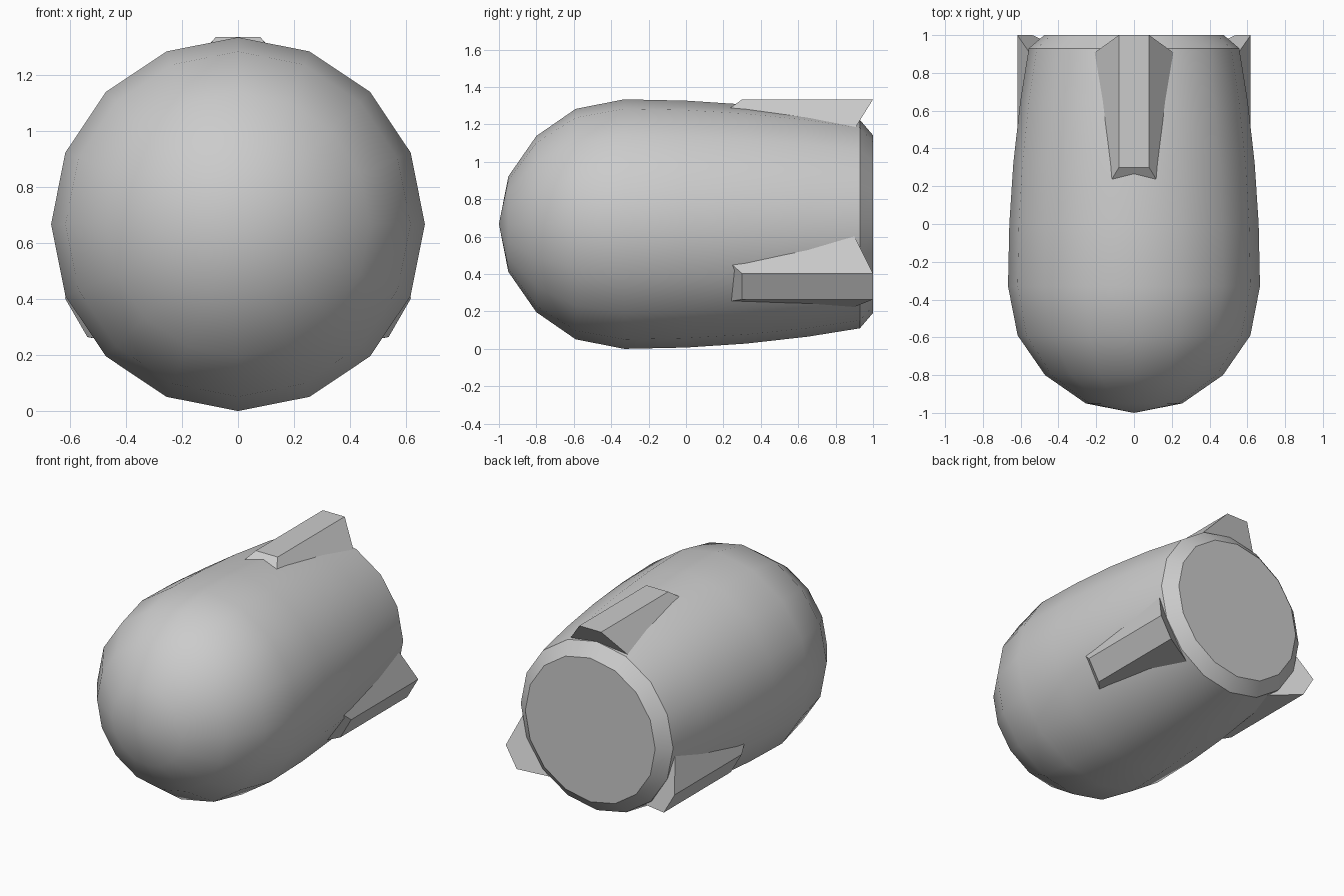
import bpy, bmesh
from math import sin, cos, pi, radians
from mathutils import Vector, Matrix

if "Cube" in bpy.data.objects:
    bpy.data.objects.remove(bpy.data.objects["Cube"])

AXIS_Z = 0.667   # height of the body's long axis
SIDES = 16


def make_object(name, bm, smooth):
    bmesh.ops.recalc_face_normals(bm, faces=bm.faces)
    mesh = bpy.data.meshes.new(name)
    bm.to_mesh(mesh)
    bm.free()
    obj = bpy.data.objects.new(name, mesh)
    bpy.context.collection.objects.link(obj)
    if smooth:
        bpy.ops.object.select_all(action='DESELECT')
        bpy.context.view_layer.objects.active = obj
        obj.select_set(True)
        bpy.ops.object.shade_smooth_by_angle(angle=radians(32))
    return obj


# Body: round nose, slight taper, chamfered flat tail (y, radius)
profile = [(-0.95, 0.255), (-0.80, 0.471), (-0.59, 0.616), (-0.33, 0.667),
           (0.0, 0.660), (0.32, 0.639), (0.65, 0.602), (0.93, 0.557), (1.0, 0.475)]
bm = bmesh.new()
rings = [[bm.verts.new((r * cos(2 * pi * i / SIDES), y, AXIS_Z + r * sin(2 * pi * i / SIDES)))
          for i in range(SIDES)] for y, r in profile]
nose = bm.verts.new((0, -1, AXIS_Z))
for i in range(SIDES):
    j = (i + 1) % SIDES
    bm.faces.new((nose, rings[0][i], rings[0][j]))
    for a, b in zip(rings, rings[1:]):
        bm.faces.new((a[i], b[i], b[j], a[j]))
bm.faces.new(rings[-1])
make_object("body", bm, True)

# Tail fins: flat outer strip, sides flaring down into the body
outer = [(0.08, 0.30, 0.667), (0.08, 1.0, 0.667)]
inner = [(0.165, 0.155, 0.562), (0.255, 0.874, 0.465)]
for k, name in enumerate(("fin_top", "fin_lower_left", "fin_lower_right")):
    turn = Matrix.Translation((0, 0, AXIS_Z)) @ Matrix.Rotation(k * 2 * pi / 3, 4, 'Y')
    bm = bmesh.new()
    for x, y, z in outer + inner:
        for side in (-1, 1):
            bm.verts.new(turn @ Vector((side * x, y, z)))
    bmesh.ops.convex_hull(bm, input=bm.verts)
    bmesh.ops.dissolve_limit(bm, angle_limit=radians(2), verts=bm.verts, edges=bm.edges)
    make_object(name, bm, False)
